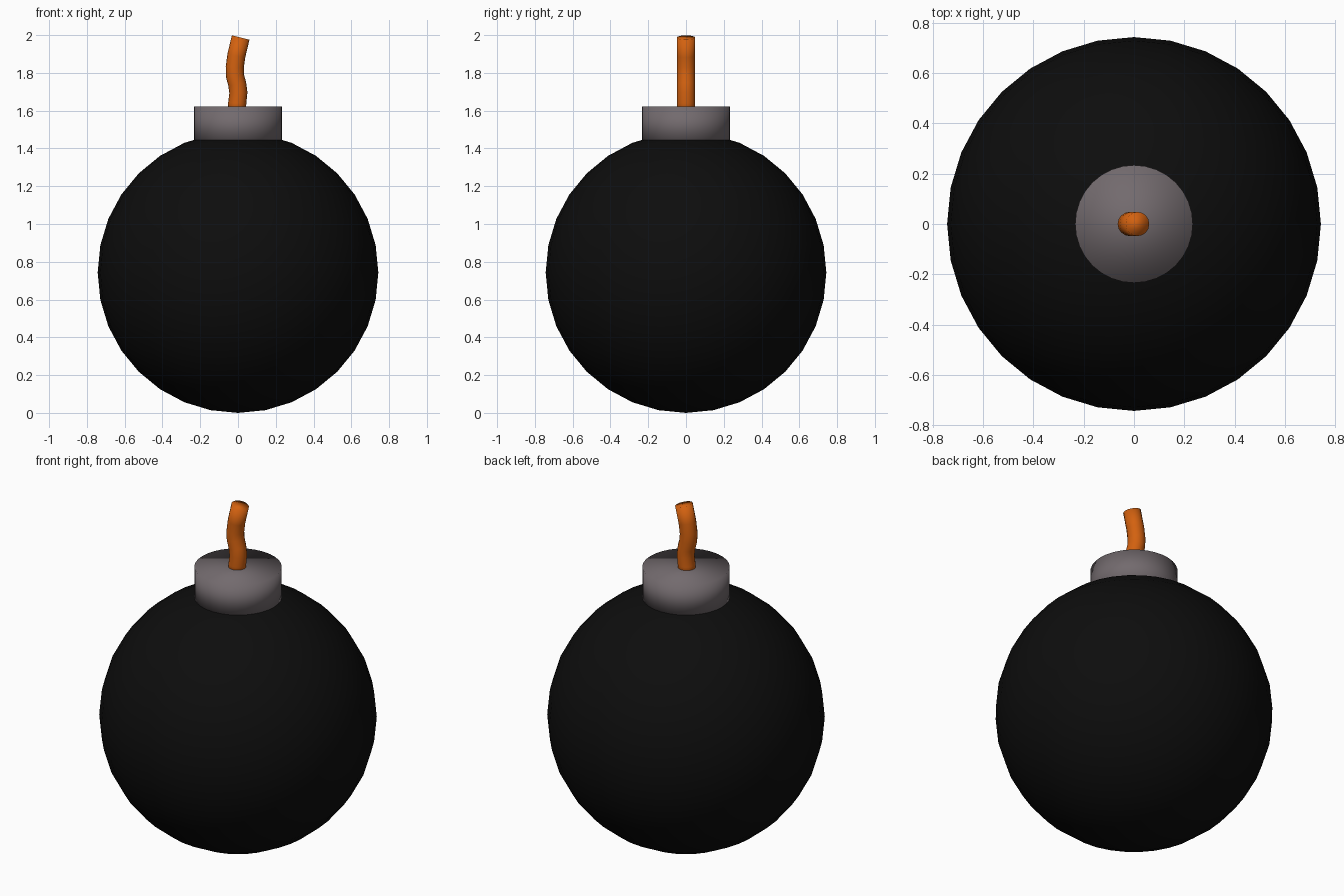
import bpy, bmesh, math
from mathutils import Vector

if "Cube" in bpy.data.objects:
    bpy.data.objects.remove(bpy.data.objects["Cube"])


def material(name, rgb):
    m = bpy.data.materials.new(name)
    m.diffuse_color = (*rgb, 1)
    m.use_nodes = True
    m.node_tree.nodes["Principled BSDF"].inputs["Base Color"].default_value = m.diffuse_color
    return m


def finish(obj, name, mat):
    obj.name = name
    obj.data.materials.append(mat)
    for p in obj.data.polygons:
        p.use_smooth = True


black = material("black_iron", (0.004, 0.004, 0.004))
grey = material("grey_metal", (0.17, 0.145, 0.155))
orange = material("orange_cord", (0.65, 0.12, 0.005))

# Round body
bpy.ops.mesh.primitive_uv_sphere_add(segments=32, ring_count=16, radius=0.743,
                                     location=(0, 0, 0.743))
finish(bpy.context.object, "body", black)

# Neck collar, sunk slightly into the body
bottom, top = 1.42, 1.622
bpy.ops.mesh.primitive_cylinder_add(vertices=32, radius=0.234, depth=top - bottom,
                                    location=(0, 0, (bottom + top) / 2))
finish(bpy.context.object, "collar", grey)

# Wavy fuse: rings swept along a path (x, z, tilt in degrees)
path = [(-0.007, 1.58, 4), (-0.004, 1.64, 2), (0.002, 1.695, -4), (-0.004, 1.74, -12),
        (-0.016, 1.785, -8), (-0.017, 1.83, 4), (-0.009, 1.89, 11), (0.014, 1.987, 14)]
sides, radius = 16, 0.048
bm = bmesh.new()
rings = []
for x, z, tilt in path:
    t = math.radians(tilt)
    u = Vector((math.cos(t), 0, -math.sin(t)))
    ring = []
    for i in range(sides):
        a = 2 * math.pi * i / sides
        ring.append(bm.verts.new(Vector((x, 0, z)) + radius * (
            u * math.cos(a) + Vector((0, math.sin(a), 0)))))
    rings.append(ring)
for lo, hi in zip(rings, rings[1:]):
    for i in range(sides):
        j = (i + 1) % sides
        bm.faces.new((lo[i], lo[j], hi[j], hi[i]))
bm.faces.new(rings[-1])
bm.faces.new(rings[0][::-1])
mesh = bpy.data.meshes.new("fuse")
bm.to_mesh(mesh)
bm.free()
fuse = bpy.data.objects.new("fuse", mesh)
bpy.context.collection.objects.link(fuse)
finish(fuse, "fuse", orange)
